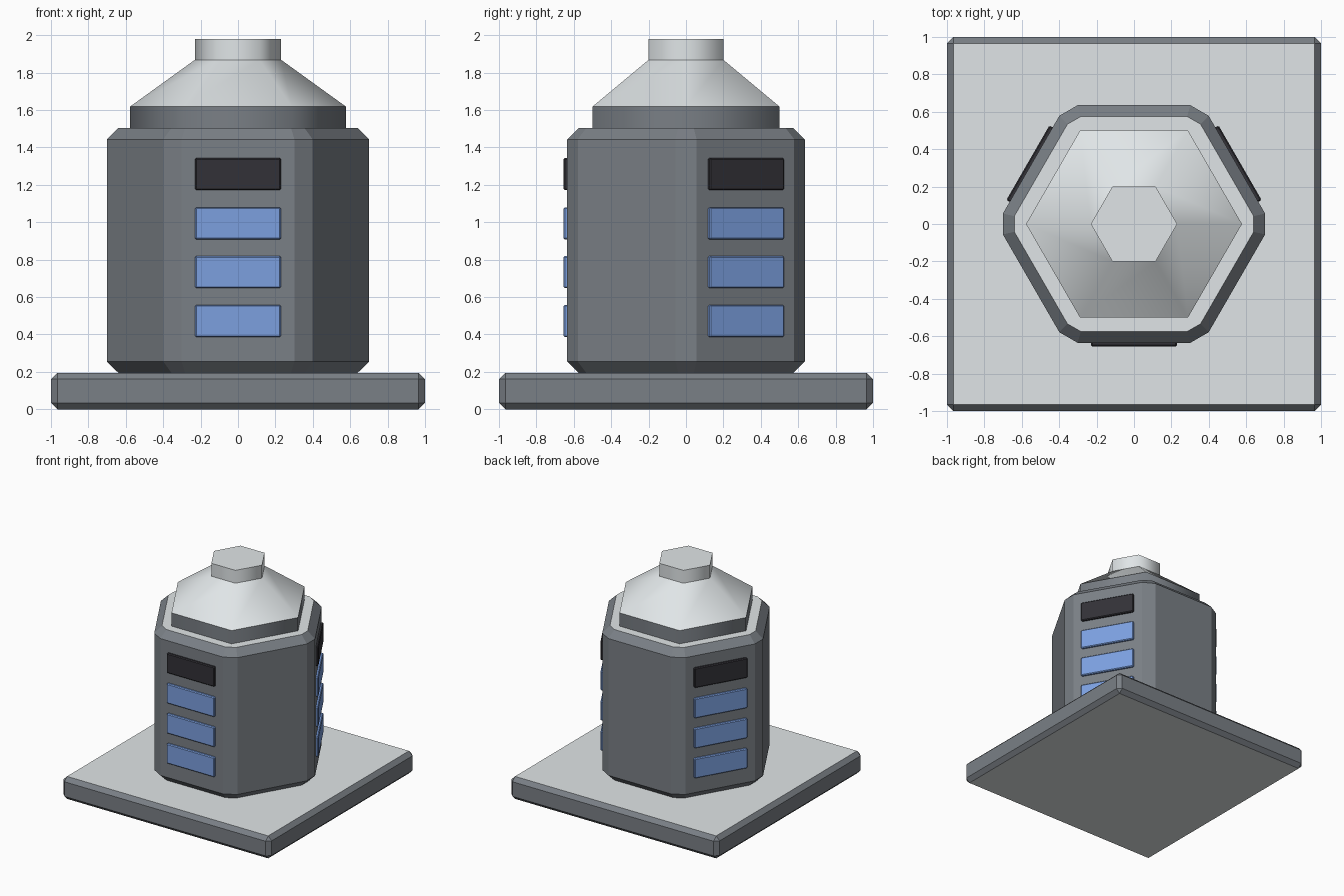
import bpy, bmesh, math
from mathutils import Matrix, Vector

if "Cube" in bpy.data.objects:
    bpy.data.objects.remove(bpy.data.objects["Cube"])


def material(name, rgb):
    m = bpy.data.materials.new(name)
    m.diffuse_color = (*rgb, 1)
    m.use_nodes = True
    m.node_tree.nodes["Principled BSDF"].inputs["Base Color"].default_value = m.diffuse_color
    return m


DARK = material("dark_grey", (0.195, 0.215, 0.238))
LIGHT = material("light_grey", (0.745, 0.785, 0.80))
BLUE = material("window_blue", (0.20, 0.35, 0.74))
BLACK = material("panel_black", (0.032, 0.031, 0.038))


def finish(name, bm, mats, rule=None):
    """Turn a bmesh into an object, colouring faces by a rule."""
    bmesh.ops.recalc_face_normals(bm, faces=bm.faces)
    bm.normal_update()
    if rule:
        for f in bm.faces:
            f.material_index = rule(f)
    me = bpy.data.meshes.new(name)
    bm.to_mesh(me)
    bm.free()
    for m in mats:
        me.materials.append(m)
    ob = bpy.data.objects.new(name, me)
    bpy.context.collection.objects.link(ob)
    return ob


def bevelled_box(size, centre, bevel):
    bm = bmesh.new()
    bmesh.ops.create_cube(bm, size=1)
    bmesh.ops.scale(bm, vec=size, verts=bm.verts)
    bmesh.ops.translate(bm, vec=centre, verts=bm.verts)
    bmesh.ops.bevel(bm, geom=bm.edges[:], offset=bevel, segments=1,
                    affect='EDGES', profile=0.5)
    return bm


def loft(rings):
    """Skin a stack of equal-length point rings and cap both ends."""
    bm = bmesh.new()
    rows = [[bm.verts.new(p) for p in ring] for ring in rings]
    n = len(rows[0])
    for a, b in zip(rows, rows[1:]):
        for i in range(n):
            j = (i + 1) % n
            bm.faces.new((a[i], a[j], b[j], b[i]))
    bm.faces.new(rows[0][::-1])
    bm.faces.new(rows[-1])
    return bm


def hexagon(apothem, z):
    r = apothem / math.cos(math.pi / 6)
    return [Vector((r * math.cos(k * math.pi / 3), r * math.sin(k * math.pi / 3), z))
            for k in range(6)]


def cut_hexagon(apothem, cut, z):
    """Hexagon with each corner cut off by a given length along its sides."""
    pts = hexagon(apothem, z)
    out = []
    for k in range(6):
        p = pts[k]
        for q in (pts[k - 1], pts[(k + 1) % 6]):
            out.append(p + (q - p).normalized() * cut)
    return out


def ends_are_light(f):
    return 1 if abs(f.normal.z) > 0.9 else 0


# Square base plate, light on top and underneath
finish("base_plate", bevelled_box((2, 2, 0.195), (0, 0, 0.0975), 0.034),
       [DARK, LIGHT], ends_are_light)

# Hexagonal body with cut corners and chamfered rims
finish("body", loft([cut_hexagon(0.575, 0.048, 0.195),
                     cut_hexagon(0.635, 0.065, 0.255),
                     cut_hexagon(0.635, 0.065, 1.443),
                     cut_hexagon(0.575, 0.048, 1.503)]),
       [DARK, LIGHT], ends_are_light)

# Roof: dark skirt, smooth cone and cap, with crisp rims
bm = loft([hexagon(0.50, 1.503), hexagon(0.50, 1.618),
           hexagon(0.20, 1.868), hexagon(0.20, 1.98)])
for f in bm.faces:
    f.smooth = len(f.verts) == 4
for e in bm.edges:
    if abs(e.verts[0].co.z - e.verts[1].co.z) < 1e-4:
        e.smooth = False
finish("roof", bm, [DARK, LIGHT],
       lambda f: 1 if f.calc_center_median().z > 1.63 else 0)

# Window panels on three alternate sides: three blue, one black on top
PANELS = [("lower_window", 0.472, BLUE), ("middle_window", 0.733, BLUE),
          ("upper_window", 0.994, BLUE), ("top_panel", 1.257, BLACK)]
for side, angle in (("front", 0), ("right", 120), ("left", 240)):
    for label, z, mat in PANELS:
        bm = bevelled_box((0.46, 0.05, 0.172), (0, -0.63, z), 0.007)
        bmesh.ops.rotate(bm, cent=(0, 0, 0), verts=bm.verts,
                         matrix=Matrix.Rotation(math.radians(angle), 3, 'Z'))
        finish(f"{side}_{label}", bm, [mat])
